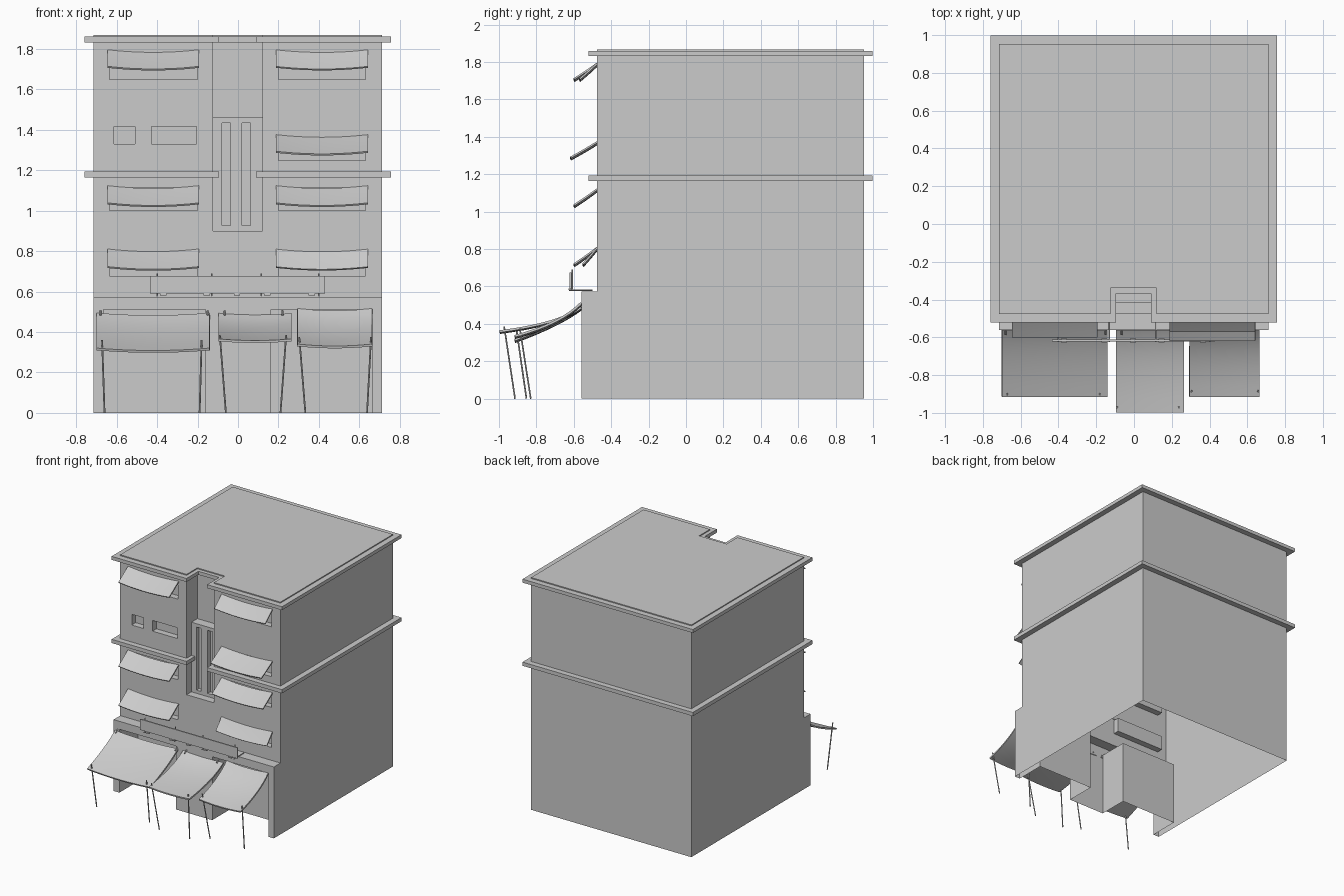
import bpy, bmesh, math
from mathutils import Vector

if "Cube" in bpy.data.objects:
    bpy.data.objects.remove(bpy.data.objects["Cube"])

X0, X1, YF, YB, YL = -0.715, 0.711, -0.476, 0.953, -0.56
NX0, NX1, TOP = -0.124, 0.12, 1.868


def finish(bm, name):
    bmesh.ops.recalc_face_normals(bm, faces=bm.faces)
    me = bpy.data.meshes.new(name)
    bm.to_mesh(me)
    bm.free()
    ob = bpy.data.objects.new(name, me)
    bpy.context.collection.objects.link(ob)
    return ob


def add_box(bm, x0, x1, y0, y1, z0, z1):
    vs = bmesh.ops.create_cube(bm, size=1)["verts"]
    for v in vs:
        v.co = Vector((x1 if v.co.x > 0 else x0, y1 if v.co.y > 0 else y0, z1 if v.co.z > 0 else z0))


def boxes(name, items):
    bm = bmesh.new()
    for b in items:
        add_box(bm, *b)
    return finish(bm, name)


def side_profile(name, pts, x0, x1):
    bm = bmesh.new()
    f = bm.faces.new([bm.verts.new((x0, y, z)) for y, z in pts])
    ext = bmesh.ops.extrude_face_region(bm, geom=[f])["geom"]
    bmesh.ops.translate(bm, vec=(x1 - x0, 0, 0), verts=[g for g in ext if isinstance(g, bmesh.types.BMVert)])
    return finish(bm, name)


def cut(ob, cutter):
    m = ob.modifiers.new("cut", "BOOLEAN")
    m.operation, m.solver, m.object = "DIFFERENCE", "EXACT", cutter
    bpy.context.view_layer.objects.active = ob
    bpy.ops.object.modifier_apply(modifier=m.name)
    bpy.data.objects.remove(cutter)


def band(name, inner, outer, z0, z1, closed):
    # rectangular moulding swept between two outlines
    bm = bmesh.new()
    rings = [[bm.verts.new((x, y, z)) for x, y, z in
              ((*i, z0), (*o, z0), (*o, z1), (*i, z1))] for i, o in zip(inner, outer)]
    n = len(rings)
    for k in range(n if closed else n - 1):
        a, b = rings[k], rings[(k + 1) % n]
        for j in range(4):
            bm.faces.new((a[j], a[(j + 1) % 4], b[(j + 1) % 4], b[j]))
    if not closed:
        bm.faces.new(rings[0])
        bm.faces.new(rings[-1])
    return finish(bm, name)


def rods(name, segs, r):
    bm = bmesh.new()
    for a, b in segs:
        a, b = Vector(a), Vector(b)
        d = b - a
        mat = d.to_track_quat("Z", "Y").to_matrix().to_4x4()
        mat.translation = (a + b) / 2
        bmesh.ops.create_cone(bm, cap_ends=True, segments=8, radius1=r, radius2=r, depth=d.length, matrix=mat)
    return finish(bm, name)


def awning(name, x0, x1, pts, sag, thick, nx=12, ny=8):
    # cloth sheet: quadratic curve through wall, control, front points; sags between its sides
    bm = bmesh.new()
    (ya, za), (yc, zc), (yb, zb) = pts
    grid = []
    for j in range(ny + 1):
        t = j / ny
        wa, wc, wb = (1 - t) ** 2, 2 * t * (1 - t), t * t
        grid.append([bm.verts.new((x0 + (x1 - x0) * i / nx, wa * ya + wc * yc + wb * yb,
                     wa * za + wc * zc + wb * zb - sag * (1 - (2 * i / nx - 1) ** 2))) for i in range(nx + 1)])
    for j in range(ny):
        for i in range(nx):
            bm.faces.new((grid[j][i], grid[j + 1][i], grid[j + 1][i + 1], grid[j][i + 1]))
    ob = finish(bm, name)
    m = ob.modifiers.new("thickness", "SOLIDIFY")
    m.thickness, m.offset = thick, 0
    bpy.context.view_layer.objects.active = ob
    bpy.ops.object.modifier_apply(modifier=m.name)
    bpy.ops.object.select_all(action="DESELECT")
    ob.select_set(True)
    bpy.ops.object.shade_smooth_by_angle(angle=math.radians(30))
    return ob


# Building body with projecting ground floor
body = side_profile("building_body", [(YL, 0), (YL, .574), (YF, .574), (YF, TOP), (YB, TOP), (YB, 0)], X0, X1)

# Stairwell notch, deeper above its window block
cut(body, side_profile("notch_cutter", [(-.7, .9), (-.415, .9), (-.415, 1.46), (-.339, 1.46), (-.339, 2), (-.7, 2)],
                       NX0, NX1))

# Windows, stair slits and shop recesses
LW, RW = (-.635, -.2), (.2, .63)
openings = [(*LW, z) for z in (1.648, 1.0, .678)] + [(*RW, z) for z in (1.648, 1.247, 1.0, .678)]
holes = [(a, b, -.53, YF + .05, z, z + .115) for a, b, z in openings]
holes += [(a, b, -.53, YF + .05, 1.33, 1.416) for a, b in ((-.612, -.509), (-.427, -.205))]
holes += [(a, a + .042, -.45, -.38, .926, 1.433) for a in (-.079, .02)]
holes += [(a, b, -.8, -.32, -.1, .51) for a, b in ((-.664, -.16), (.163, .664))]
cut(body, boxes("opening_cutter", holes))

# The shell is open underneath
bm = bmesh.new()
bm.from_mesh(body.data)
bmesh.ops.delete(bm, geom=[f for f in bm.faces if f.calc_center_median().z < .001], context="FACES")
bm.to_mesh(body.data)
bm.free()


# Roof cornice and middle band following the outline
def outline(o, n, back):
    return [(NX1 - n, back - n), (NX1 - n, YF - o), (X1 + o, YF - o), (X1 + o, YB + o),
            (X0 - o, YB + o), (X0 - o, YF - o), (NX0 + n, YF - o), (NX0 + n, back - n)]


band("roof_cornice", outline(0, 0, -.339), outline(.045, .03, -.339), 1.832, 1.86, True)
flat = outline(.045, .03, -.415)
flat[0], flat[-1] = (NX1 - .03, -.415), (NX0 + .03, -.415)
band("middle_band", outline(0, 0, -.415), flat, 1.163, 1.193, False)

# Window awnings: side, wall height, front height, front y
for k, (s, zt, zb, y) in enumerate([(0, 1.792, 1.71, -.598), (0, 1.12, 1.035, -.598), (0, .807, .72, -.598),
                                    (1, 1.792, 1.71, -.568), (1, 1.372, 1.29, -.617),
                                    (1, 1.12, 1.035, -.598), (1, .807, .72, -.55)]):
    a, b = ((-.645, -.193), (.188, .642))[s]
    awning(f"window_awning_{k + 1}", a, b, ((YF, zt), ((YF + y) / 2, (zt + zb) / 2 - .003), (y, zb)), .013, .009, ny=4)

# Shop awnings
awning("shop_awning_left", -.70, -.14, ((YL, .49), (-.67, .405), (-.915, .315)), .012, .012)
awning("shop_awning_middle", -.096, .265, ((YL, .488), (-.68, .40), (-.996, .36)), .008, .012)
awning("shop_awning_right", .293, .664, ((YL, .512), (-.67, .40), (-.915, .335)), .01, .012)

# Leaning poles: top x, base x, top y, base y, top z
rods("awning_poles", [((xt, yt, zt), (xb, yb, 0)) for xt, xb, yt, yb, zt in [
    (-.672, -.66, -.905, -.853, .36), (-.18, -.19, -.905, -.853, .36),
    (-.09, -.06, -.972, -.914, .385), (.238, .21, -.972, -.914, .385),
    (.303, .333, -.888, -.83, .375), (.658, .638, -.888, -.83, .375)]], .0045)

# Hooks holding the awnings to the wall
rods("awning_hooks", [((x, YL + .005, .505), (x, YL - .025, .485)) for x in
                      (-.68, -.15, -.066, .22, .314, .64)], .005)

# Long panel on brackets above the shops
boxes("front_panel", [(-.435, .43, -.622, -.612, .59, .676)])
boxes("panel_feet", [(x - .016, x + .016, -.628, -.606, .58, .59) for x in (-.37, -.155, -.005, .145, .365)])
rods("panel_brackets", [s for x in (-.4, -.13, .115, .4) for s in (
    ((x, -.608, .58), (x, -.608, .69)), ((x, -.625, .58), (x, -.50, .58)))], .004)
